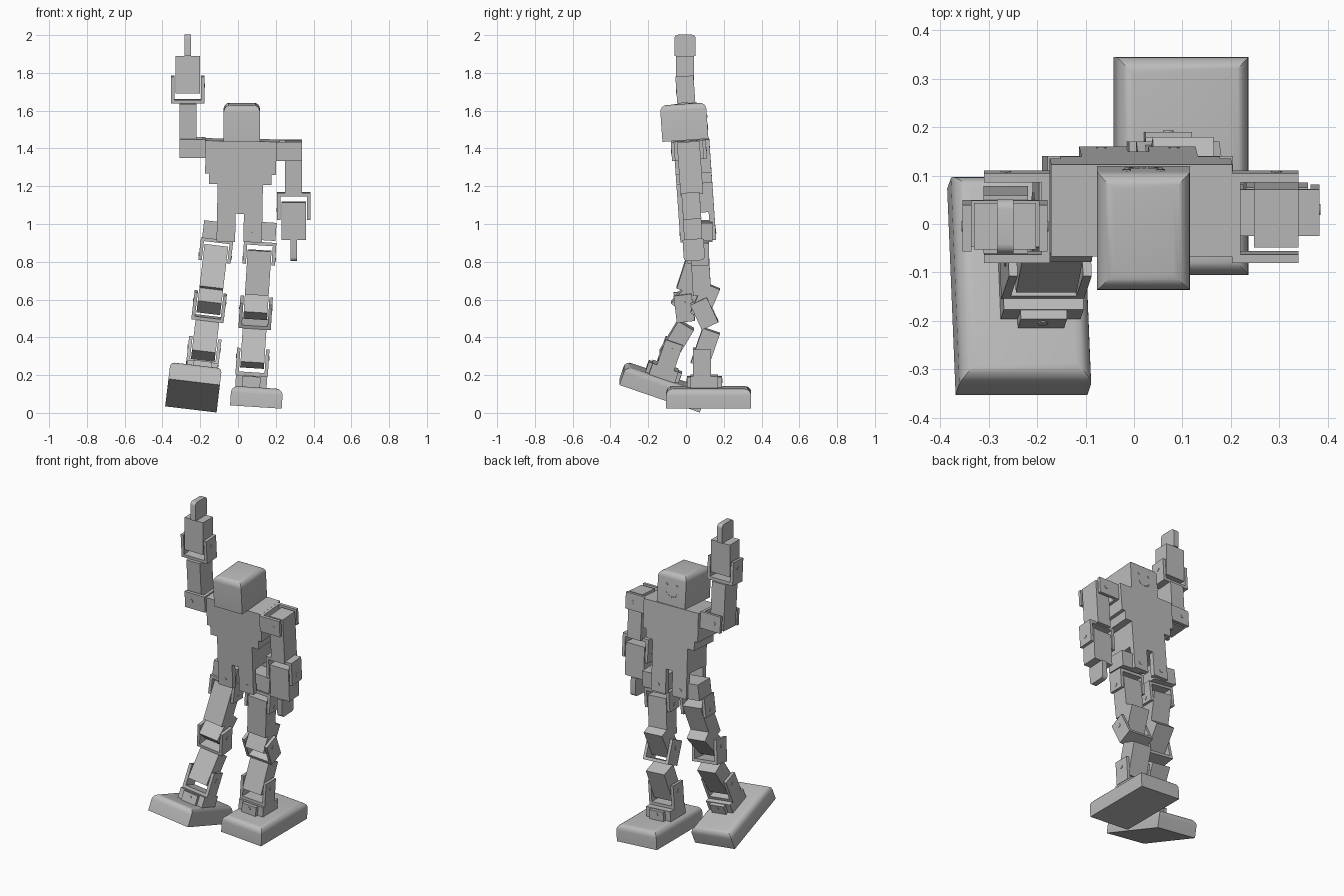
import bpy, bmesh, math
from mathutils import Matrix, Vector

cube = bpy.data.objects.get("Cube")
if cube:
    bpy.data.objects.remove(cube, do_unlink=True)

GREY = (0.5, 0.5, 0.5, 1)
mat = bpy.data.materials.new("plain grey")
mat.use_nodes = True
mat.diffuse_color = GREY
mat.node_tree.nodes["Principled BSDF"].inputs["Base Color"].default_value = GREY


def frame(loc, roll=0, pitch=0):
    """Joint frame: roll about y, pitch tips the top towards +y (degrees)."""
    return (Matrix.Translation(loc) @ Matrix.Rotation(math.radians(roll), 4, 'Y')
            @ Matrix.Rotation(math.radians(-pitch), 4, 'X'))


def finish(name, bm, fr, smooth=False):
    bmesh.ops.recalc_face_normals(bm, faces=bm.faces[:])
    mesh = bpy.data.meshes.new(name)
    bm.to_mesh(mesh)
    bm.free()
    mesh.materials.append(mat)
    ob = bpy.data.objects.new(name, mesh)
    ob.matrix_world = fr
    bpy.context.collection.objects.link(ob)
    if smooth:
        bpy.ops.object.select_all(action='DESELECT')
        ob.select_set(True)
        bpy.context.view_layer.objects.active = ob
        bpy.ops.object.shade_smooth_by_angle(angle=math.radians(35))
    return ob


def add_box(bm, lo, hi):
    lo, hi = Vector(lo), Vector(hi)
    size = hi - lo
    m = Matrix.Translation((lo + hi) / 2) @ Matrix.Diagonal((*size, 1))
    bmesh.ops.create_cube(bm, size=1, matrix=m)


def box(name, fr, lo, hi, bevel=0, pick=None):
    """Box from corner to corner; edges chosen by pick are rounded."""
    bm = bmesh.new()
    add_box(bm, lo, hi)
    if bevel:
        edges = [e for e in bm.edges if pick(*[v.co for v in e.verts])]
        bmesh.ops.bevel(bm, geom=edges, offset=bevel, segments=5,
                        profile=0.5, affect='EDGES')
    return finish(name, bm, fr, bevel > 0)


def pin(name, fr, loc, axis, radius=0.011):
    """Thin disc marking an axle."""
    bm = bmesh.new()
    turn = Matrix.Rotation(math.pi / 2, 4, 'Y' if axis == 'X' else 'X')
    bmesh.ops.create_cone(bm, cap_ends=True, segments=16, radius1=radius, radius2=radius,
                          depth=0.005, matrix=Matrix.Translation(loc) @ turn)
    finish(name, bm, fr)


def bracket(name, fr, reach, width=0.172, tail=0.03, depth=0.096):
    """U bracket around the joint, its bar at local z = reach."""
    s = 1 if reach > 0 else -1
    t, w, d = 0.018, width / 2, depth / 2
    bm = bmesh.new()
    for x in (-w, w - t):
        z = sorted((-s * tail, reach))
        add_box(bm, (x, -d, z[0]), (x + t, d, z[1]))
    z = sorted((reach, reach - s * t))
    add_box(bm, (-w + t, -d, z[0]), (w - t, d, z[1]))
    finish(name, bm, fr)
    for x in (-w, w):
        pin(name + "_pin", fr, (x, 0, 0), 'X')


# Torso: solid core between stepped front and back plates with hip tabs
torso = frame((0.014, 0.036, 1.33), 1, -4)
box("chest", torso, (-0.187, -0.095, -0.06), (0.187, 0.095, 0.115))
box("waist", torso, (-0.165, -0.095, -0.115), (0.165, 0.095, -0.06))
box("abdomen", torso, (-0.12, -0.095, -0.27), (0.12, 0.095, -0.115))
for x, side in ((-1, "right"), (1, "left")):
    xs = sorted((x * 0.022, x * 0.12))
    for y, end in ((-0.095, "front"), (0.065, "back")):
        box(f"{side}_{end}_hip_tab", torso, (xs[0], y, -0.42), (xs[1], y + 0.03, -0.27))
        pin(f"{side}_{end}_hip_pin", torso, (x * 0.075, y + (0.03 if y > 0 else 0), -0.375), 'Y')

# Head with rounded top and a small face on the back
head = frame((0.02, -0.01, 1.543), 0, -4)
box("head", head, (-0.096, -0.122, -0.1), (0.096, 0.122, 0.093), 0.035,
    lambda a, b: min(a.z, b.z) > 0)
for x in (-0.035, 0.035):
    pin("eye", head, (x, 0.122, 0.02), 'Y', 0.009)
for i in range(7):
    a = math.radians(-150 + 20 * i)
    pin("smile", head, (0.04 * math.cos(a), 0.122, -0.01 + 0.04 * math.sin(a)), 'Y', 0.005)


# Arms: shoulder bracket, upper arm, elbow bracket, forearm, hand
def arm(side, x, shoulder, elbow, up, lean, fore_lean):
    sh = frame(shoulder, 0, lean)
    turn = Matrix.Rotation(-x * math.pi / 2, 4, 'Y') @ Matrix.Rotation(math.pi / 2, 4, 'Z')
    bracket(side + "_shoulder_bracket", sh @ turn, 0.092, 0.185, 0.045, 0.1)
    z = sorted((-up * 0.045, up * 0.235))
    box(side + "_upper_arm", sh, (-0.046, -0.06, z[0]), (0.046, 0.06, z[1]))
    bracket(side + "_elbow_bracket", frame(elbow, 0, lean), -up * 0.092, 0.175, 0.05)
    fore = frame(elbow, 0, fore_lean)
    z = sorted((-up * 0.042, up * 0.157))
    box(side + "_forearm", fore, (-0.064, -0.048, z[0]), (0.064, 0.048, z[1]))
    z = sorted((up * 0.157, up * 0.269))
    box(side + "_hand", fore, (-0.017, -0.056, z[0]), (0.017, 0.056, z[1]), 0.02,
        lambda a, b: abs(a.x - b.x) > 0.01 and a.z * up > 0.2 and b.z * up > 0.2)


arm("left", 1, (0.294, 0.015, 1.39), (0.295, 0.03, 1.075), -1, -4, -3)
arm("right", -1, (-0.265, 0.015, 1.405), (-0.266, -0.005, 1.733), 1, -4, 0)


# Legs: servo blocks joined by brackets, each joint given as (y, z)
def leg(side, s, roll, x0, hip, knee, ankle, foot, angles):
    hip_a, knee_a, link_a, shin_a, foot_a = angles

    def at(p, a):
        return frame((x0 + p[1] * math.tan(math.radians(roll)), *p), roll, a)

    box(side + "_hip_servo", at((0.08, 0.963), 0),
        (-0.08, -0.06, -0.048), (0.08, 0.06, 0.048))
    bracket(side + "_hip_bracket", at(hip, 0), 0.09)
    box(side + "_thigh", at(hip, hip_a), (-0.063, -0.048, -0.19), (0.063, 0.048, 0.045))
    box(side + "_knee_servo", at(knee, knee_a), (-0.063, -0.048, -0.045), (0.063, 0.048, 0.13))
    bracket(side + "_knee_bracket", at(knee, link_a), -0.1, 0.172, 0.045)
    box(side + "_shin", at(ankle, shin_a), (-0.063, -0.048, -0.045), (0.063, 0.048, 0.15))
    bracket(side + "_ankle_bracket", at(ankle, foot_a), -0.098, 0.172, 0.045)
    ft = frame(foot, roll, foot_a)
    c = -s * 0.033
    box(side + "_ankle_servo", ft, (c - 0.083, -0.095, 0.05), (c + 0.083, 0.05, 0.112))
    for y in (-0.115, 0.05):
        box(side + "_ankle_tab", ft, (c - 0.048, y, 0.05), (c + 0.048, y + 0.02, 0.108))
        pin(side + "_ankle_pin", ft, (c, y + (0.02 if y > 0 else 0), 0.085), 'Y')
    box(side + "_foot", ft, (-0.137, -0.225, -0.052), (0.137, 0.225, 0.052), 0.035,
        lambda a, b: min(a.z, b.z) > 0)


leg("left", 1, 3.7, 0.059, (0.075, 0.815), (0.085, 0.555), (0.085, 0.295),
    (0.098, 0.12, 0.083), (-3, 23, -25, 19, 0))
leg("right", -1, 6.8, -0.22, (0.055, 0.83), (-0.013, 0.59), (-0.077, 0.34),
    (-0.235, -0.123, 0.14), (18, 40, -7, 31, 19))
